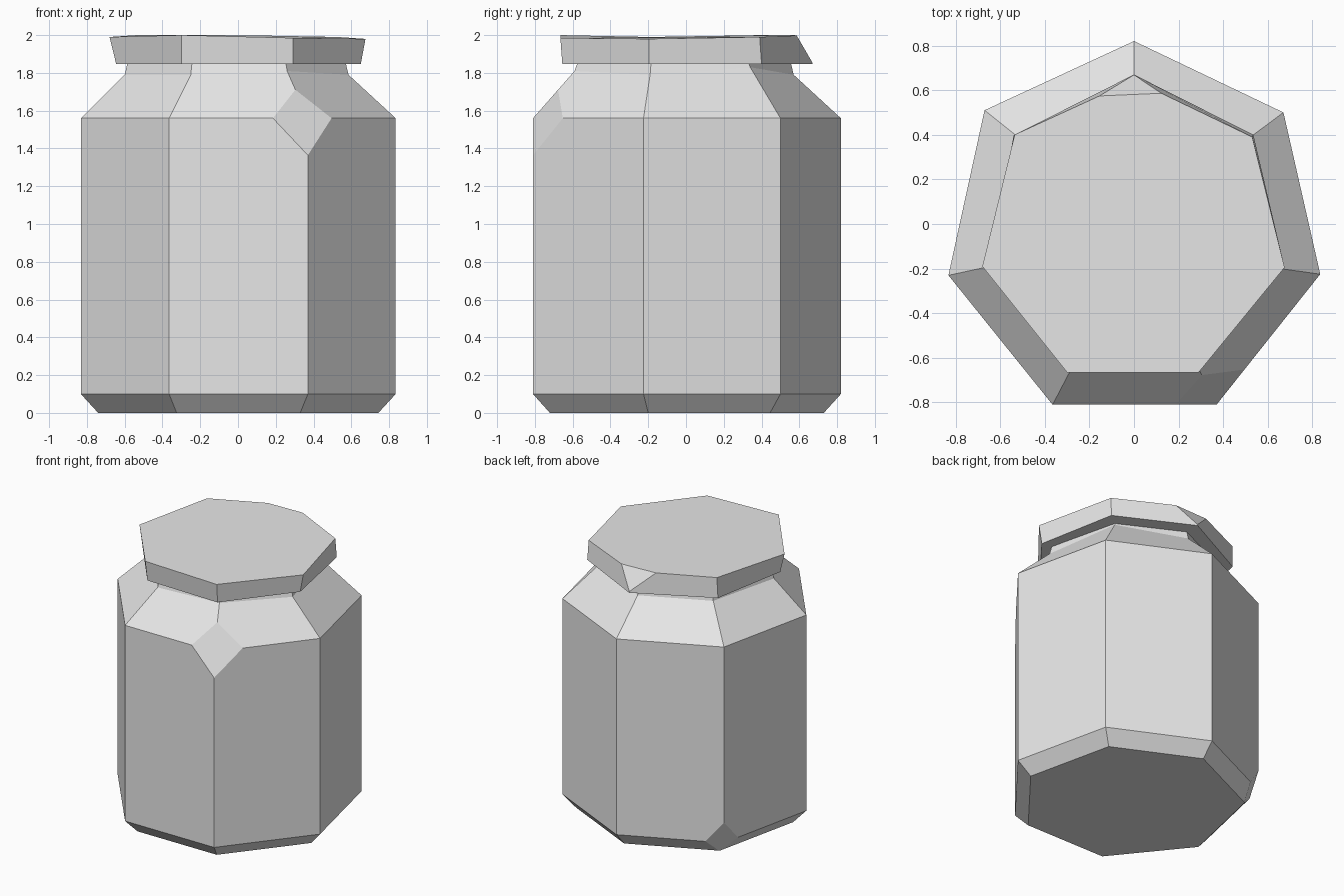
import bpy
import bmesh
from mathutils import Vector

cube = bpy.data.objects.get("Cube")
if cube:
    bpy.data.objects.remove(cube, do_unlink=True)

grey = bpy.data.materials.new("plain_grey")
grey.use_nodes = True
GREY = (0.8, 0.8, 0.8, 1)
grey.diffuse_color = GREY
grey.node_tree.nodes["Principled BSDF"].inputs["Base Color"].default_value = GREY


def loft(bm, rings):
    """Skin a stack of equal rings and cap both ends."""
    loops = [[bm.verts.new(p) for p in ring] for ring in rings]
    for low, high in zip(loops, loops[1:]):
        for i in range(len(low)):
            j = (i + 1) % len(low)
            bm.faces.new((low[i], low[j], high[j], high[i]))
    bm.faces.new(loops[0][::-1])
    bm.faces.new(loops[-1])


def chop(bm, a, b, c, centre):
    """Slice off the corner beyond the plane through three points."""
    a, b, c = Vector(a), Vector(b), Vector(c)
    normal = (b - a).cross(c - a).normalized()
    if normal.dot(a - Vector(centre)) < 0:
        normal.negate()
    geom = bm.verts[:] + bm.edges[:] + bm.faces[:]
    bmesh.ops.bisect_plane(bm, geom=geom, dist=0.0005, plane_co=a,
                           plane_no=normal, clear_outer=True)
    rim = [e for e in bm.edges if e.is_boundary]
    bmesh.ops.holes_fill(bm, edges=rim, sides=0)


def finish(bm, name):
    bmesh.ops.recalc_face_normals(bm, faces=bm.faces[:])
    mesh = bpy.data.meshes.new(name)
    bm.to_mesh(mesh)
    bm.free()
    mesh.materials.append(grey)
    obj = bpy.data.objects.new(name, mesh)
    bpy.context.collection.objects.link(obj)


def ring(outline, heights, scale=1.0):
    if not isinstance(heights, (list, tuple)):
        heights = [heights] * len(outline)
    return [(x * scale, y * scale, z) for (x, y), z in zip(outline, heights)]


# Seven-sided jar: base bevel, walls, shoulder and neck
wall = [(0, 0.82), (0.67, 0.5), (0.835, -0.225), (0.37, -0.81),
        (-0.365, -0.81), (-0.832, -0.23), (-0.67, 0.51)]
neck = [(0, 0.57), (0.455, 0.34), (0.585, -0.19), (0.26, -0.59),
        (-0.25, -0.59), (-0.6, -0.18), (-0.47, 0.35)]
body = bmesh.new()
loft(body, [
    ring(wall, 0, 0.89),
    ring(wall, 0.1),
    ring(wall, 1.56),
    ring(neck, [1.79, 1.83, 1.79, 1.81, 1.79, 1.79, 1.79]),
    ring(neck, 1.852, 0.975),
])
# Chipped shoulder corner and chipped base corner
chop(body, (0.185, -0.81, 1.56), (0.355, -0.81, 1.38), (0.49, -0.655, 1.56), (0, 0, 1))
chop(body, (-0.55, 0.57, 0.1), (-0.7, 0.38, 0.1), (-0.67, 0.51, 0.25), (0, 0, 1))
finish(body, "jar_body")

# Overhanging lid with a chipped back corner
lid_top = [(0, 0.645), (0.53, 0.39), (0.675, -0.195), (0.29, -0.665),
           (-0.3, -0.665), (-0.68, -0.19), (-0.535, 0.4)]
lid_low = [(0, 0.67), (0.535, 0.4), (0.65, -0.195), (0.29, -0.655),
           (-0.3, -0.64), (-0.645, -0.19), (-0.54, 0.395)]
lid = bmesh.new()
loft(lid, [
    ring(lid_low, 1.847),
    ring(lid_top, [2, 1.99, 1.98, 1.985, 2, 1.99, 2]),
])
chop(lid, (-0.13, 0.575, 2), (0.13, 0.585, 2), (0, 0.666, 1.86), (0, 0, 1.9))
finish(lid, "jar_lid")
